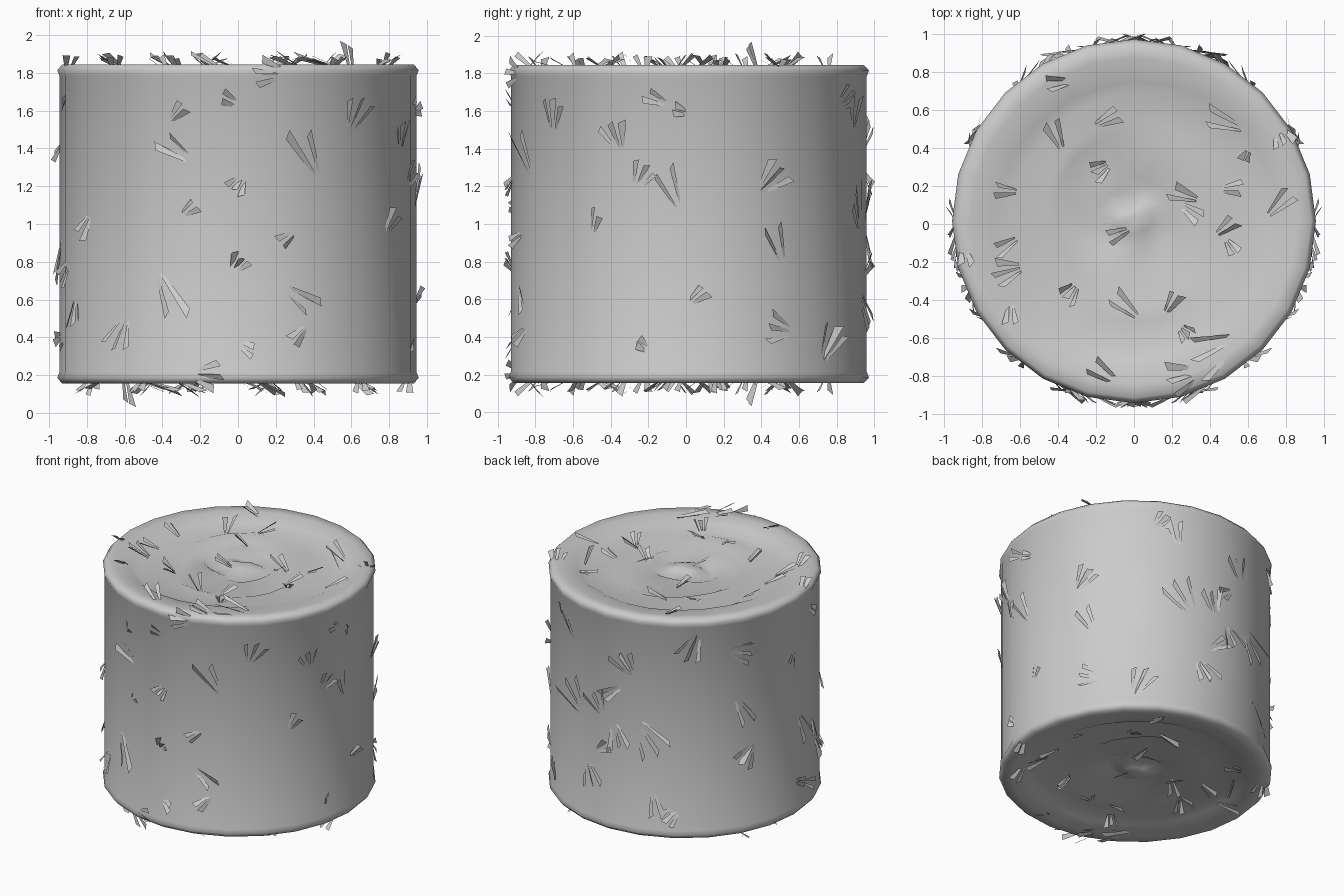
import bpy, bmesh, math, random
from mathutils import Vector, Matrix

random.seed(4)
if "Cube" in bpy.data.objects:
    bpy.data.objects.remove(bpy.data.objects["Cube"], do_unlink=True)

RADIUS, MIDDLE, SEGMENTS = 0.945, 1.0, 24
CENTRE = Vector((0, 0.015, 0))
TOP = 1.845

# One flat colour for the whole bale
straw_grey = bpy.data.materials.new("straw_grey")
straw_grey.use_nodes = True
COLOUR = (0.6, 0.6, 0.6, 1)
straw_grey.diffuse_color = COLOUR
straw_grey.node_tree.nodes["Principled BSDF"].inputs["Base Color"].default_value = COLOUR


def finish(bm, name):
    mesh = bpy.data.meshes.new(name)
    bm.to_mesh(mesh)
    bm.free()
    mesh.materials.append(straw_grey)
    obj = bpy.data.objects.new(name, mesh)
    bpy.context.collection.objects.link(obj)
    return obj


# Half turn about the front-to-back axis: the lower half repeats the upper one
def half_turn(p):
    return Vector((-p.x, p.y, 2 * MIDDLE - p.z))


# ---- Bale body: rolled cylinder with soft rims and wavy coiled ends ----
# radius, depth below the rim, waviness of the layer
END_RINGS = [
    (0.945, 0.06, 0), (0.957, 0.03, 0), (0.93, 0, 0), (0.86, 0.005, 0),
    (0.74, 0.015, 0.02), (0.67, 0.045, 0.03), (0.50, 0.015, 0.03),
    (0.43, 0.045, 0.03), (0.25, 0.015, 0.03), (0.18, 0.05, 0.03), (0.08, 0.02, 0.02),
]


def ring_points(radius, z, wave):
    points = []
    for i in range(SEGMENTS):
        a = math.tau * i / SEGMENTS
        r = radius + wave * math.sin(2 * a + radius * 9)
        drop = wave * 0.35 * (1 + math.sin(3 * a + radius * 20))
        points.append(CENTRE + Vector((r * math.cos(a), r * math.sin(a), z - drop)))
    return points


bm = bmesh.new()
upper = [ring_points(r, TOP - d, w) for r, d, w in END_RINGS]
lower = [[half_turn(ring[(SEGMENTS // 2 - i) % SEGMENTS]) for i in range(SEGMENTS)]
         for ring in upper]
loops = [[bm.verts.new(p) for p in ring] for ring in lower[::-1] + upper]
for a, b in zip(loops, loops[1:]):
    for i in range(SEGMENTS):
        j = (i + 1) % SEGMENTS
        bm.faces.new((a[i], a[j], b[j], b[i]))
hub = CENTRE + Vector((0.02, 0.03, TOP - 0.01))
for loop, tip in ((loops[-1], hub), (loops[0], half_turn(hub))):
    centre = bm.verts.new(tip)
    for i in range(SEGMENTS):
        bm.faces.new((loop[i], loop[(i + 1) % SEGMENTS], centre))
bmesh.ops.recalc_face_normals(bm, faces=bm.faces)
for f in bm.faces:
    f.smooth = True
finish(bm, "bale_body")


# ---- Loose straws: fans of flat tapered blades, narrow at the root ----
def blade(bm, root, tip, normal, width):
    side = (tip - root).cross(normal).normalized()
    side = Matrix.Rotation(random.uniform(-0.7, 0.7), 3, (tip - root).normalized()) @ side
    slant = (tip - root) * 0.06
    corners = [root - side * width * 0.15, root + side * width * 0.15,
               tip + side * width * 0.5 + slant, tip - side * width * 0.5 - slant]
    bm.faces.new([bm.verts.new(p) for p in corners])
    bm.faces.new([bm.verts.new(half_turn(p)) for p in corners])


def fan(bm, root, tip, normal, lift):
    count = random.choice((2, 2, 3))
    reach = tip - root
    across = normal.cross(reach).normalized()
    for k in range(count):
        spread = (k - (count - 1) / 2) * 0.36
        direction = Matrix.Rotation(spread, 3, normal) @ reach
        length = random.uniform(0.8, 1.05)
        start = root + across * (k - (count - 1) / 2) * 0.02 - normal * 0.01
        end = start + direction * length + normal * lift * random.uniform(0.7, 1.2)
        blade(bm, start, end, normal, random.uniform(0.03, 0.045))


# Straws on the ends: root x, y and tip x, y
END_STRAWS = [
    (-0.33, 0.75, -0.48, 0.73), (-0.38, 0.4, -0.45, 0.56), (-0.2, 0.52, -0.08, 0.58),
    (-0.14, 0.31, -0.22, 0.26), (0.57, 0.5, 0.38, 0.57), (0.33, 0.13, 0.18, 0.18),
    (0.25, 0.1, 0.36, 0.02), (0.45, 0.18, 0.58, 0.19), (-0.62, 0.17, -0.75, 0.18),
    (0.44, -0.05, 0.53, 0.02), (0.49, -0.09, 0.54, -0.16), (0.71, 0.05, 0.82, 0.16),
    (0.76, 0.5, 0.8, 0.41), (-0.03, -0.03, -0.14, -0.08), (-0.62, -0.08, -0.73, -0.15),
    (-0.6, -0.23, -0.74, -0.27), (-0.9, -0.12, -0.88, -0.22), (-0.65, -0.42, -0.65, -0.54),
    (-0.31, -0.33, -0.37, -0.4), (0.02, -0.49, -0.12, -0.37), (0.17, -0.46, 0.23, -0.36),
    (0.25, -0.55, 0.3, -0.6), (-0.08, -0.84, -0.24, -0.73), (0.35, -0.78, 0.18, -0.83),
    (0.55, -0.6, 0.3, -0.73),
]
# Straws round the side, by quarter: root offset, height and tip offset, height
FRONT = [
    (0.24, 1.8, 0.08, 1.81), (0, 1.63, -0.09, 1.68), (-0.36, 1.55, -0.26, 1.64),
    (-0.24, 1.33, -0.4, 1.45), (0.43, 1.25, 0.3, 1.5), (0.6, 1.5, 0.64, 1.67),
    (0.87, 1.4, 0.85, 1.55), (0.02, 1.24, -0.03, 1.17), (-0.3, 1.05, -0.2, 1.11),
    (0.79, 0.95, 0.82, 1.07),
]
LEFT = [
    (-0.12, 1.64, -0.23, 1.69), (-0.01, 1.59, -0.08, 1.61), (-0.28, 1.2, -0.21, 1.32),
    (-0.05, 1.08, -0.15, 1.32), (0.39, 1.18, 0.49, 1.3), (0.51, 0.79, 0.43, 0.98),
    (0.92, 0.95, 0.86, 1.18), (0, 0.58, 0.09, 0.65), (0.55, 0.43, 0.38, 0.46),
    (0.72, 0.28, 0.77, 0.45), (-0.22, 0.33, -0.27, 0.38),
]
BACK = [
    (0.2, 1.38, 0.1, 1.55), (-0.05, 1.02, -0.12, 1.2), (-0.1, 0.73, 0.04, 0.83),
    (-0.34, 1.5, -0.38, 1.68), (-0.5, 1.62, -0.42, 1.7),
]


def side_point(quarter, u, z):
    a = quarter * math.pi / 2 + math.asin(u / RADIUS)
    out = Vector((math.cos(a), math.sin(a), 0))
    return CENTRE + out * RADIUS + Vector((0, 0, z)), out


bm = bmesh.new()
up = Vector((0, 0, 1))
for x0, y0, x1, y1 in END_STRAWS:
    fan(bm, Vector((x0, y0, TOP - 0.02)), Vector((x1, y1, TOP - 0.02)), up, 0.075)
# Tallest upright tuft
fan(bm, Vector((0.6, 0.38, TOP - 0.02)), Vector((0.575, 0.33, TOP - 0.02)), up, 0.145)
finish(bm, "end_straws")

bm = bmesh.new()
for quarter, straws in ((-1, FRONT), (0, LEFT), (1, BACK)):
    for u0, z0, u1, z1 in straws:
        root, out = side_point(quarter, u0, z0)
        tip, _ = side_point(quarter, u1, z1)
        fan(bm, root, tip, out, 0.04)
finish(bm, "side_straws")
